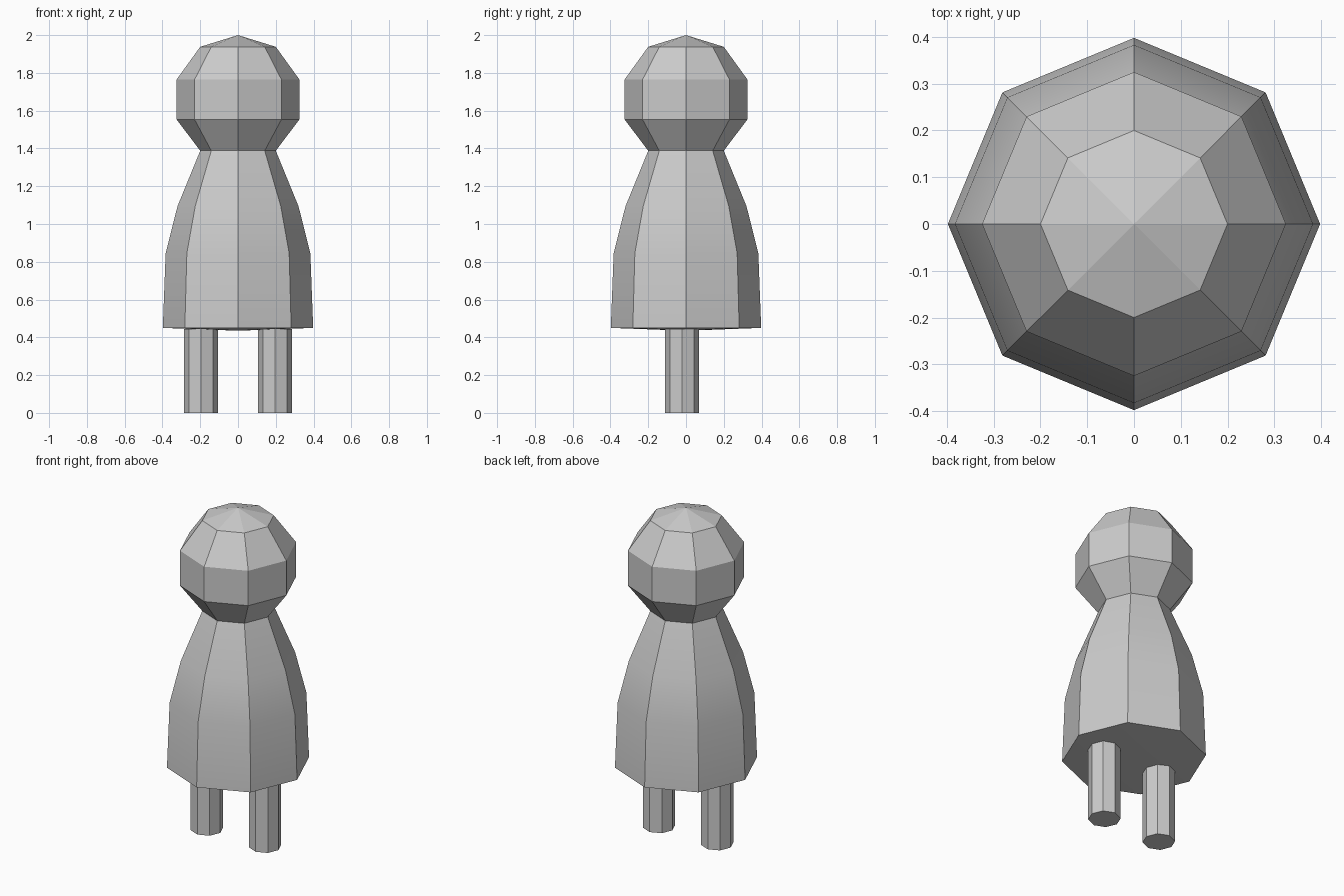
import bpy, bmesh
from math import cos, sin, tau

if "Cube" in bpy.data.objects:
    bpy.data.objects.remove(bpy.data.objects["Cube"])

SIDES = 8


def lathe(name, profile, x=0.0, y=0.0, smooth=False):
    """Spin (radius, z) points into an eight-sided shell; radius 0 is a pole."""
    bm = bmesh.new()
    rings = []
    for r, z in profile:
        n = SIDES if r else 1
        rings.append([bm.verts.new((x + r * cos(tau * i / SIDES),
                                    y + r * sin(tau * i / SIDES), z))
                      for i in range(n)])
    for low, high in zip(rings, rings[1:]):
        for i in range(SIDES):
            j = (i + 1) % SIDES
            if len(low) == 1:
                bm.faces.new((low[0], high[j], high[i]))
            elif len(high) == 1:
                bm.faces.new((low[i], low[j], high[0]))
            else:
                bm.faces.new((low[i], low[j], high[j], high[i]))
    mesh = bpy.data.meshes.new(name)
    bm.to_mesh(mesh)
    bm.free()
    obj = bpy.data.objects.new(name, mesh)
    bpy.context.collection.objects.link(obj)
    if smooth:
        bpy.ops.object.select_all(action='DESELECT')
        obj.select_set(True)
        bpy.context.view_layer.objects.active = obj
        bpy.ops.object.shade_smooth_by_angle(angle=0.5)
    return obj


# Flared body with a slightly domed underside, open at the neck
lathe("body", [(0, 0.435), (0.398, 0.45), (0.383, 0.845),
               (0.32, 1.095), (0.2, 1.388)], smooth=True)

# Faceted head joined to the body at the neck
lathe("head", [(0.2, 1.388), (0.325, 1.553), (0.325, 1.765),
               (0.2, 1.938), (0, 2.0)])

# Pair of straight legs, set slightly forward
for side, x in (("left", -0.196), ("right", 0.196)):
    lathe(side + "_leg", [(0, 0), (0.09, 0), (0.09, 0.445), (0, 0.445)],
          x=x, y=-0.02)
